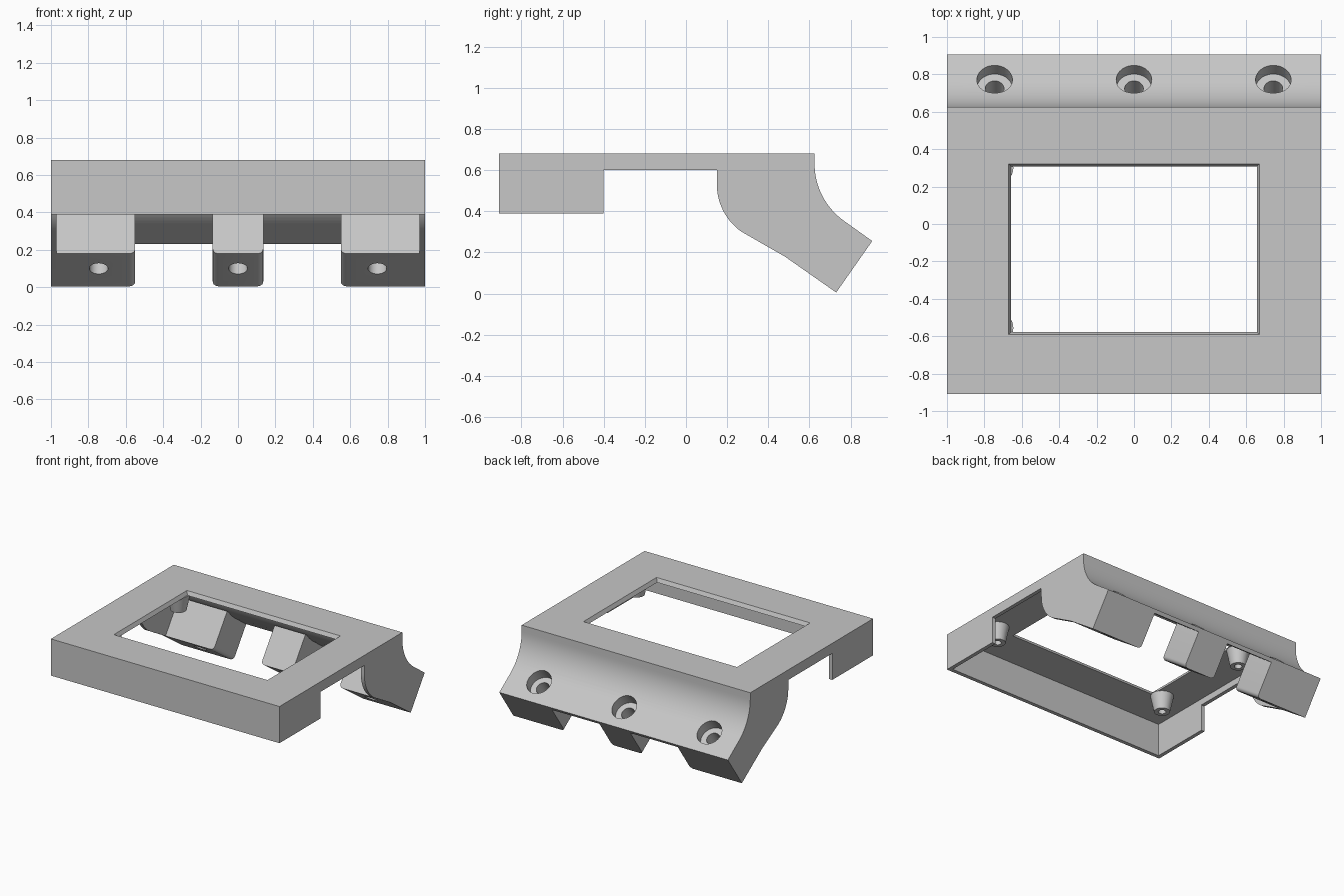
import bpy, bmesh, math
from mathutils import Vector, Matrix

if "Cube" in bpy.data.objects:
    bpy.data.objects.remove(bpy.data.objects["Cube"])

grey = bpy.data.materials.new("plain_grey")
grey.use_nodes = True
COLOUR = (0.57, 0.57, 0.57, 1)
grey.diffuse_color = COLOUR
grey.node_tree.nodes["Principled BSDF"].inputs["Base Color"].default_value = COLOUR

WALL = 0.03
TILT = math.radians(55)                                  # slope of the rear flange
AXIS = Vector((0, math.cos(TILT), math.sin(TILT)))       # normal of the flange


def finish(bm, name):
    bmesh.ops.recalc_face_normals(bm, faces=bm.faces)
    mesh = bpy.data.meshes.new(name)
    bm.to_mesh(mesh)
    bm.free()
    mesh.materials.append(grey)
    obj = bpy.data.objects.new(name, mesh)
    bpy.context.collection.objects.link(obj)
    return obj


def extrude_profile(points, x0, x1):
    """Solid from a (y, z) outline swept along x."""
    bm = bmesh.new()
    a = [bm.verts.new((x0, y, z)) for y, z in points]
    b = [bm.verts.new((x1, y, z)) for y, z in points]
    bm.faces.new(a)
    bm.faces.new(b)
    for i in range(len(a)):
        j = (i + 1) % len(a)
        bm.faces.new((a[i], a[j], b[j], b[i]))
    return bm


def arc(cy, cz, r, steps=14):
    """Arc that turns from vertical into the flange slope."""
    angles = [math.pi + TILT * i / steps for i in range(steps + 1)]
    return [(cy + r * math.cos(t), cz + r * math.sin(t)) for t in angles]


def cylinder(name, centre, axis, r1, r2, depth, segments=40):
    bm = bmesh.new()
    turn = Vector(axis).to_track_quat("Z", "Y").to_matrix().to_4x4()
    bmesh.ops.create_cone(bm, cap_ends=True, segments=segments, radius1=r1, radius2=r2,
                          depth=depth, matrix=Matrix.Translation(centre) @ turn)
    return finish(bm, name)


def cut(target, cutters):
    bpy.context.view_layer.objects.active = target
    for cutter in cutters:
        cutter.hide_render = True
        mod = target.modifiers.new("cut", "BOOLEAN")
        mod.operation = "DIFFERENCE"
        mod.solver = "EXACT"
        mod.object = cutter
        bpy.ops.object.modifier_apply(modifier=mod.name)


# Shared outlines
R = 0.34
outer_arc = arc(0.965, 0.63, R)
inner_arc = arc(0.965, 0.63, R + WALL)
tip = (0.905, 0.255)
heel = (0.73, 0.005)
toe = (0.48, 0.18)
tip_inner = (tip[0] - WALL * AXIS.y, tip[1] - WALL * AXIS.z)

# Thin shell: front wall, top plate and curved rear flange
shell = finish(extrude_profile(
    [(-0.91, 0.39), (-0.91, 0.68), (0.625, 0.68)] + outer_arc + [tip, tip_inner]
    + inner_arc[::-1] + [(0.595, 0.65), (-0.88, 0.65), (-0.88, 0.39)], -1, 1), "shell")

# Full-height side walls
side_outline = ([(-0.91, 0.39), (-0.91, 0.68), (0.625, 0.68)] + outer_arc + [tip, heel, toe]
                + arc(0.43, 0.53, 0.28)[::-1] + [(0.15, 0.6), (-0.4, 0.6), (-0.4, 0.39)])
walls = [finish(extrude_profile(side_outline, s, s * (1 - WALL)), name)
         for s, name in ((1, "left_side_wall"), (-1, "right_side_wall"))]

# Screw lugs under the flange, with rounded lower corners
INSET = 0.01
lug_outline = [heel, (tip[0] - INSET * AXIS.y, tip[1] - INSET * AXIS.z), (0.764, 0.342),
               (0.65, 0.423), toe]


def make_lug(name, x0, x1, rounded):
    bm = extrude_profile(lug_outline, x0, x1)
    ends = [Vector((0,) + p) for p in (heel, toe)]
    edges = [e for e in bm.edges
             if any(abs(e.verts[0].co.x - x) < 1e-4 for x in rounded)
             and all(min((Vector((0, v.co.y, v.co.z)) - p).length for p in ends) < 1e-4
                     for v in e.verts)
             and abs(e.verts[0].co.x - e.verts[1].co.x) < 1e-4]
    bmesh.ops.bevel(bm, geom=edges, offset=0.03, segments=5, profile=0.5, affect="EDGES")
    return finish(bm, name)


lugs = [make_lug("left_lug", 0.55, 0.98, [0.55]),
        make_lug("middle_lug", -0.135, 0.135, [-0.135, 0.135]),
        make_lug("right_lug", -0.98, -0.55, [-0.55])]

# Window opening with sloping edges
bm = bmesh.new()
bmesh.ops.create_cube(bm, size=2)
for v in bm.verts:
    up = v.co.z > 0
    grow = 0.02 if up else -0.02
    v.co = (v.co.x * (0.662 + grow), -0.135 + v.co.y * (0.447 + grow), 0.70 if up else 0.62)
window = finish(bm, "window_cutter")
cut(shell, [window])

# Counterbored screw holes through flange and lugs
cutters = [window]
for x, lug in zip((0.745, 0, -0.745), lugs):
    mouth = Vector((x, 0.77, 0.35))
    bore = cylinder("bore_cutter", mouth - AXIS * 0.15, AXIS, 0.05, 0.05, 0.6)
    sink = cylinder("sink_cutter", mouth + AXIS * 0.06, AXIS, 0.095, 0.095, 0.28)
    cut(shell, [bore, sink])
    cut(lug, [bore, sink])
    cutters += [bore, sink]

# Flared hollow posts under the corners of the window
posts = []
for x in (0.82, -0.73):
    for y in (0.3, -0.555):
        post = cylinder("mounting_post", (x, y, 0.587), (0, 0, -1), 0.085, 0.058, 0.13, 28)
        hole = cylinder("post_cutter", (x, y, 0.55), (0, 0, -1), 0.028, 0.028, 0.14, 20)
        cut(post, [hole])
        posts.append(post)
        cutters.append(hole)

for c in cutters:
    bpy.data.objects.remove(c)

# Smooth curved faces, keep hard edges
bpy.ops.object.select_all(action="DESELECT")
for obj in [shell] + walls + lugs + posts:
    obj.select_set(True)
bpy.context.view_layer.objects.active = shell
bpy.ops.object.shade_smooth_by_angle(angle=math.radians(30))
